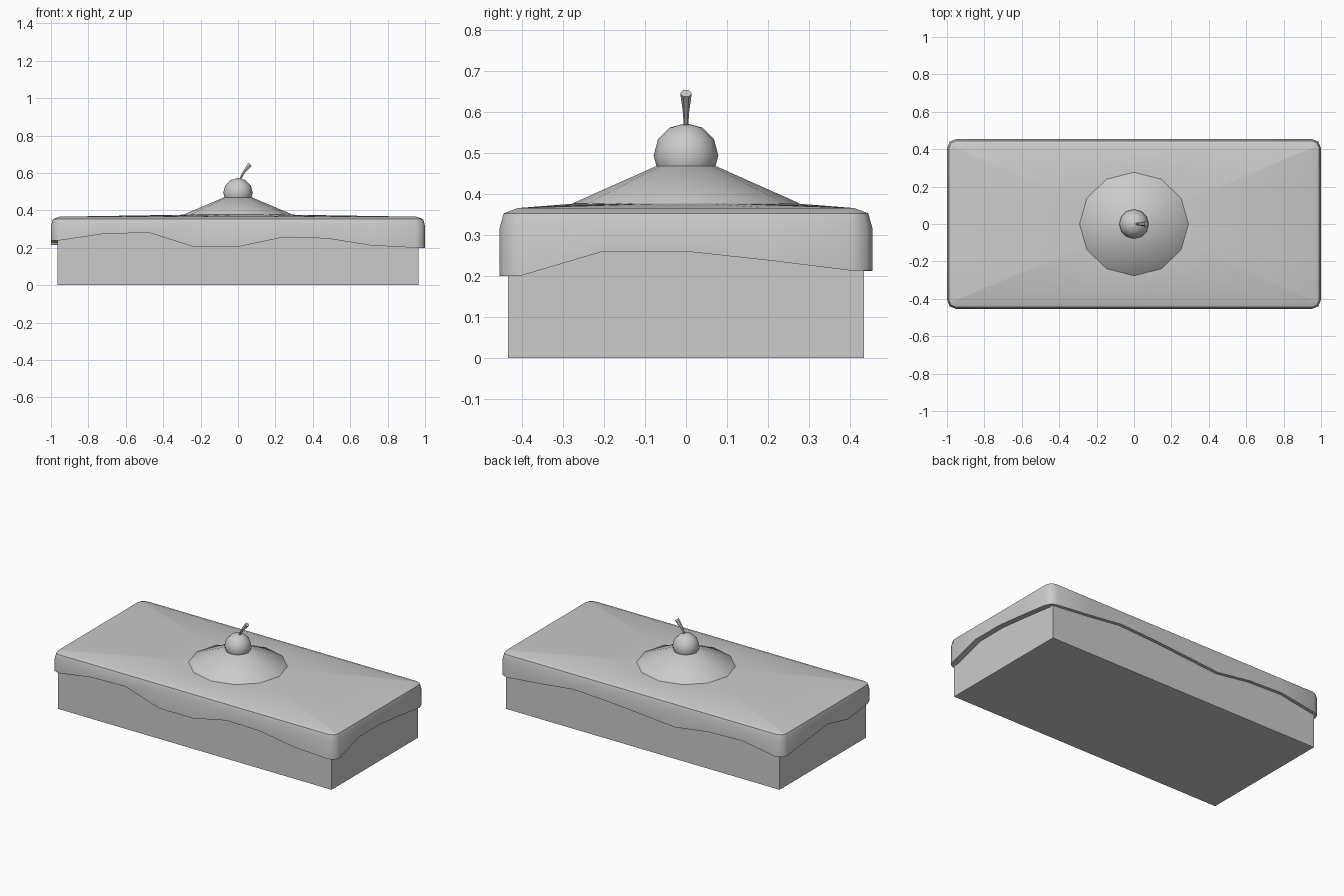
import bpy, bmesh, math
from mathutils import Vector

if "Cube" in bpy.data.objects:
    bpy.data.objects.remove(bpy.data.objects["Cube"])


def make_object(name, bm, smooth=None):
    bmesh.ops.recalc_face_normals(bm, faces=bm.faces)
    mesh = bpy.data.meshes.new(name)
    bm.to_mesh(mesh)
    bm.free()
    obj = bpy.data.objects.new(name, mesh)
    bpy.context.collection.objects.link(obj)
    if smooth:
        bpy.ops.object.select_all(action='DESELECT')
        obj.select_set(True)
        bpy.context.view_layer.objects.active = obj
        bpy.ops.object.shade_smooth_by_angle(angle=math.radians(smooth))
    return obj


def loft(name, rings, smooth=None, caps=(True, True)):
    bm = bmesh.new()
    loops = [[bm.verts.new(p) for p in ring] for ring in rings]
    for a, b in zip(loops, loops[1:]):
        n = len(a)
        for i in range(n):
            j = (i + 1) % n
            bm.faces.new((a[i], a[j], b[j], b[i]))
    for use, ring in zip(caps, (loops[0], loops[-1])):
        if use:
            bm.faces.new(ring)
    return make_object(name, bm, smooth)


# Cake base
bm = bmesh.new()
bmesh.ops.create_cube(bm, size=1)
for v in bm.verts:
    v.co = (v.co.x * 1.93, v.co.y * 0.87, (v.co.z + 0.5) * 0.33)
make_object("cake_base", bm)

# Icing: heights of the wavy lower edge along each side, corner to corner
sides = [
    ((-1, -1), (1, -1), (0, -1), [0.24, 0.275, 0.28, 0.205, 0.205, 0.255, 0.25, 0.212, 0.20]),
    ((1, -1), (1, 1), (1, 0), [0.20, 0.26, 0.26, 0.238, 0.213]),
    ((1, 1), (-1, 1), (0, 1), [0.213, 0.235, 0.262, 0.25, 0.232, 0.212, 0.245, 0.253, 0.215]),
    ((-1, 1), (-1, -1), (-1, 0), [0.215, 0.24, 0.262, 0.215, 0.24]),
]
R = 0.05
core = Vector((1 - R, 0.455 - R))
outline = []  # (core point, outward normal, edge height)
for s, e, normal, heights in sides:
    a = Vector((s[0] * core.x, s[1] * core.y))
    b = Vector((e[0] * core.x, e[1] * core.y))
    for i, h in enumerate(heights):
        outline.append((a.lerp(b, i / (len(heights) - 1)), Vector(normal), h))
    outline.append((b, Vector(e).normalized(), heights[-1]))


def icing_ring(inset, z=None):
    ring = []
    for c, n, h in outline:
        p = c + n * (R - inset)
        ring.append((p.x, p.y, h if z is None else z))
    return ring


crown = []
for c, n, h in outline:
    p = (c + n * R).normalized() * 0.27
    crown.append((p.x, p.y, 0.377))
loft("icing", [icing_ring(0.045), icing_ring(0), icing_ring(0, 0.317), icing_ring(0.01, 0.353),
               icing_ring(0.045, 0.366), crown], 50, caps=(False, True))


# Cream mound
def circle(r, z, n=12):
    return [(r * math.cos(math.tau * i / n), r * 0.95 * math.sin(math.tau * i / n), z)
            for i in range(n)]


loft("cream_mound", [circle(0.295, 0.372), circle(0.29, 0.378), circle(0.075, 0.469)], 40)

# Cherry
bm = bmesh.new()
bmesh.ops.create_uvsphere(bm, u_segments=12, v_segments=6, radius=0.079)
bmesh.ops.translate(bm, verts=bm.verts, vec=(0, 0, 0.494))
make_object("cherry", bm, 60)

# Stem: thin at the cherry, flaring toward the tip
path = [(0.008, 0.56, 0.005, 15), (0.03, 0.602, 0.008, 32), (0.064, 0.646, 0.014, 42)]
rings = []
for x, z, r, tilt in path:
    t = math.radians(tilt)
    ring = []
    for i in range(6):
        a = math.tau * i / 6 + math.pi / 6
        u = r * math.cos(a)
        ring.append((x + u * math.cos(t), r * math.sin(a), z - u * math.sin(t)))
    rings.append(ring)
loft("cherry_stem", rings, 35)
